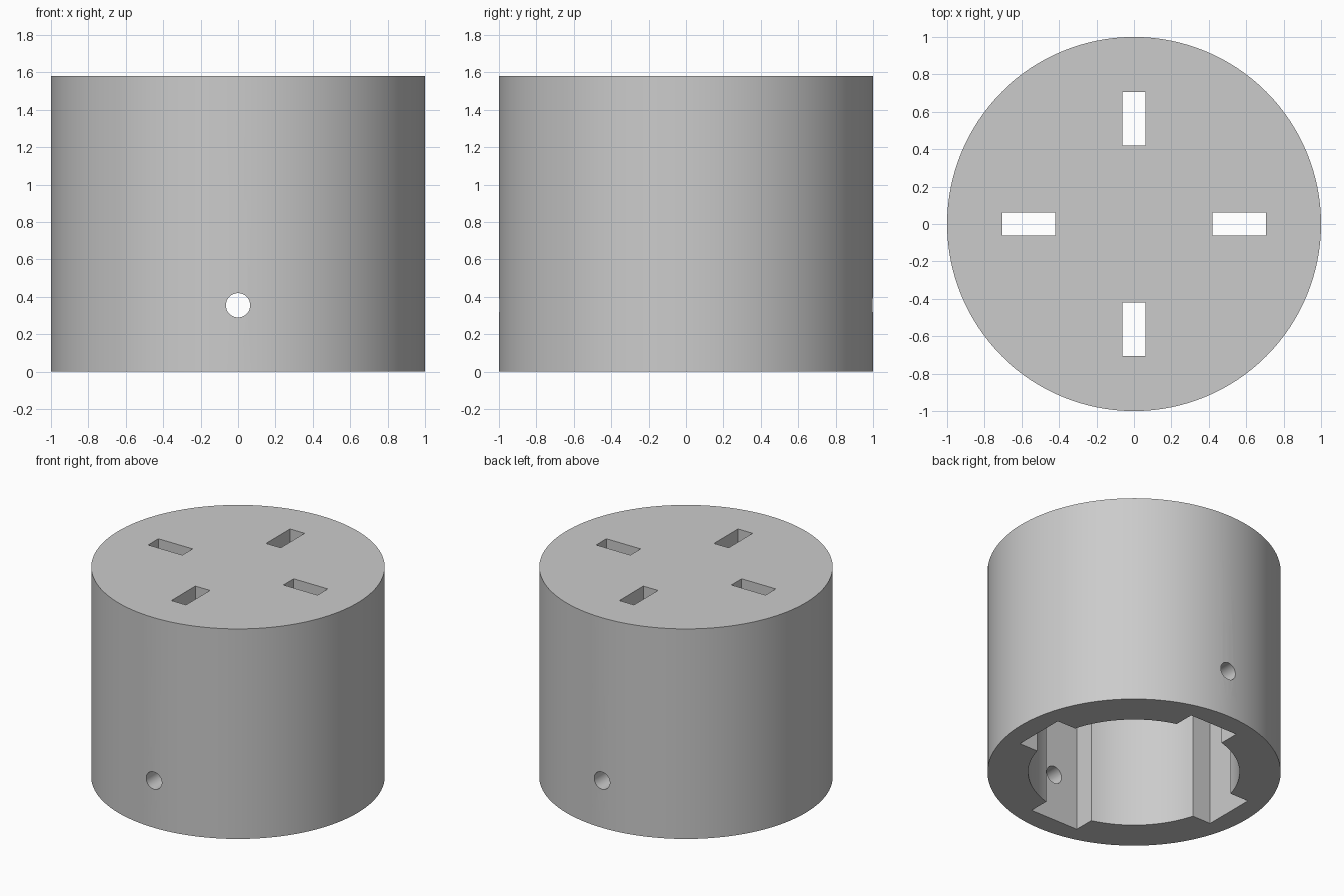
import bpy
import math

cube = bpy.data.objects.get("Cube")
if cube:
    bpy.data.objects.remove(cube, do_unlink=True)

HEIGHT = 1.58
CEILING = 1.38      # underside of the top plate
BORE = 0.72
HOLE_Z = 0.355

grey = bpy.data.materials.new("plain grey")
grey.use_nodes = True
colour = (0.6, 0.6, 0.6, 1)
grey.diffuse_color = colour
grey.node_tree.nodes["Principled BSDF"].inputs["Base Color"].default_value = colour


def cylinder(name, radius, z0, z1, sides):
    bpy.ops.mesh.primitive_cylinder_add(vertices=sides, radius=radius, depth=z1 - z0,
                                        location=(0, 0, (z0 + z1) / 2))
    bpy.context.object.name = name
    return bpy.context.object


def box(name, centre, size):
    bpy.ops.mesh.primitive_cube_add(size=1, location=centre)
    obj = bpy.context.object
    obj.name = name
    obj.scale = size
    return obj


def cut(target, cutter):
    """Subtract the cutter, then discard it."""
    cutter.hide_render = True
    mod = target.modifiers.new("cut", "BOOLEAN")
    mod.operation = "DIFFERENCE"
    mod.solver = "EXACT"
    mod.object = cutter
    bpy.context.view_layer.objects.active = target
    bpy.ops.object.modifier_apply(modifier=mod.name)
    bpy.data.objects.remove(cutter, do_unlink=True)


# Outer cap body
body = cylinder("cap_body", 1, 0, HEIGHT, 128)
body.data.materials.append(grey)

# Round bore, open at the bottom
cut(body, cylinder("bore_cutter", BORE, -0.2, CEILING, 96))

# Four keyways in the bore wall, as two crossed bars
mid, tall = (CEILING - 0.2) / 2, CEILING + 0.2
for size in ((1.69, 0.4, tall), (0.4, 1.69, tall)):
    cut(body, box("keyway_cutter", (0, 0, mid), size))

# Four slots through the top plate
for i in range(4):
    a = i * math.pi / 2
    slot = box("slot_cutter", (0.5625 * math.cos(a), 0.5625 * math.sin(a), HEIGHT),
               (0.285, 0.122, 0.6))
    slot.rotation_euler.z = a
    cut(body, slot)

# Pin hole straight through, front to back
pin = cylinder("pin_hole_cutter", 0.065, -1.2, 1.2, 32)
pin.location = (0, 0, HOLE_Z)
pin.rotation_euler.x = math.pi / 2
cut(body, pin)

# Smooth round walls, crisp edges
bpy.ops.object.select_all(action="DESELECT")
body.select_set(True)
bpy.context.view_layer.objects.active = body
bpy.ops.object.shade_smooth_by_angle(angle=math.radians(30))
